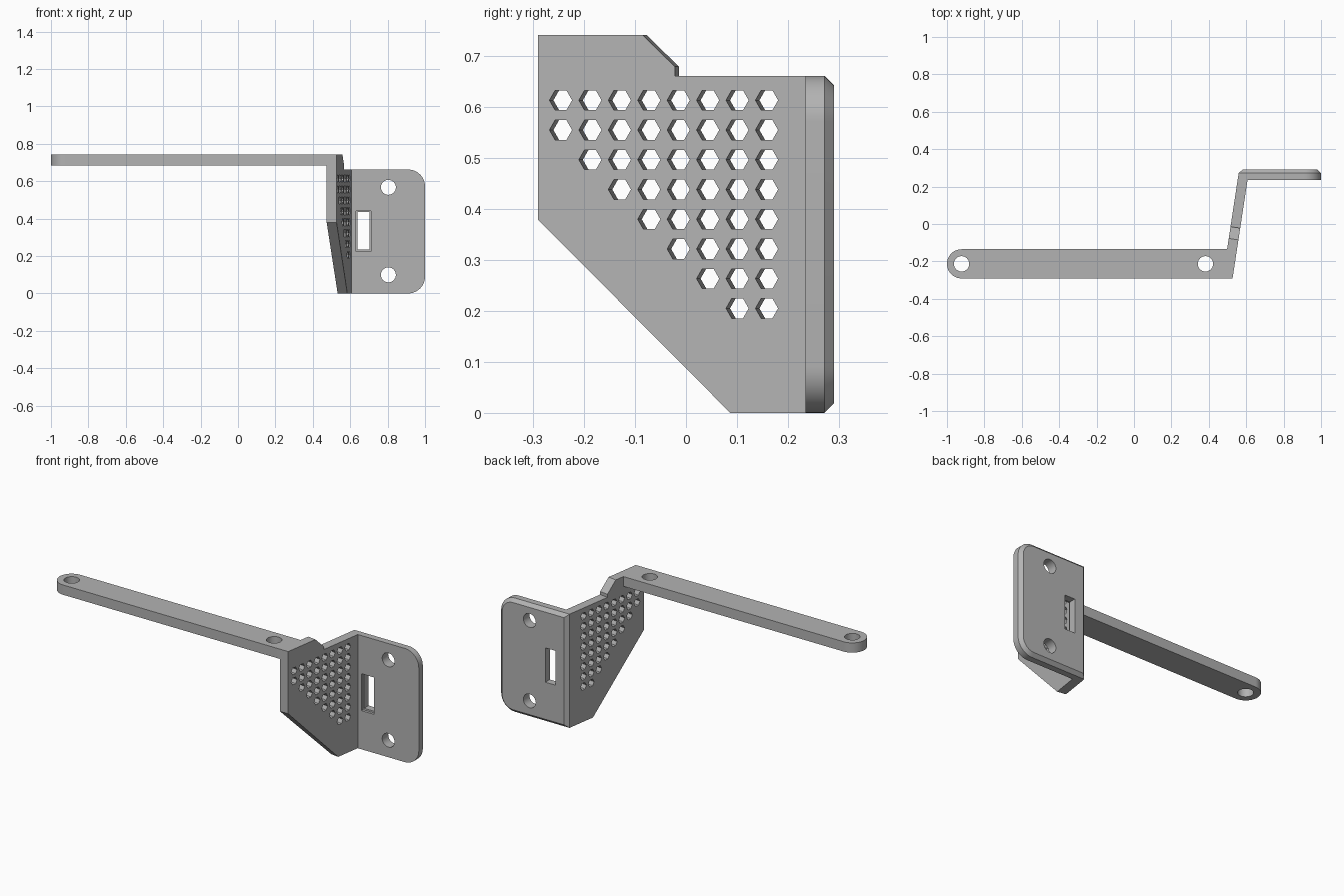
import bpy, bmesh, math
from mathutils import Vector, Matrix

if "Cube" in bpy.data.objects:
    bpy.data.objects.remove(bpy.data.objects["Cube"], do_unlink=True)

grey = bpy.data.materials.new("matte grey")
grey.use_nodes = True
COLOUR = (0.45, 0.45, 0.45, 1)
grey.diffuse_color = COLOUR
grey.node_tree.nodes["Principled BSDF"].inputs["Base Color"].default_value = COLOUR

SLOPE = 0.152            # sideways lean of the web per unit of depth
TOP, FLANGE_TOP = 0.742, 0.662
FRONT, BACK, FLANGE_FRONT = -0.291, 0.291, 0.235


def outer_x(y):
    return 0.527 + SLOPE * (y - FRONT)


def inner_x(y):
    return outer_x(y) - 0.053


def loft(name, rings):
    """Closed solid through rings of equal length, with flat end caps."""
    bm = bmesh.new()
    loops = [[bm.verts.new(p) for p in ring] for ring in rings]
    for a, b in zip(loops, loops[1:]):
        for i in range(len(a)):
            j = (i + 1) % len(a)
            bm.faces.new((a[i], a[j], b[j], b[i]))
    bm.faces.new(loops[0])
    bm.faces.new(loops[-1])
    bmesh.ops.recalc_face_normals(bm, faces=bm.faces)
    mesh = bpy.data.meshes.new(name)
    bm.to_mesh(mesh)
    bm.free()
    mesh.materials.append(grey)
    obj = bpy.data.objects.new(name, mesh)
    bpy.context.collection.objects.link(obj)
    return obj


def prism_cutter(centre, axis, radius, sides, length=0.2):
    """Regular prism centred on a point and running along an axis."""
    side = Vector(axis).cross((0, 0, 1))
    if side.length < 0.1:
        side = Vector((1, 0, 0))
    side.normalize()
    axis = Vector(axis).normalized()
    up = axis.cross(side)
    angles = [2 * math.pi * i / sides for i in range(sides)]
    return loft("cutter", [
        [Vector(centre) + axis * d + radius * (side * math.cos(a) + up * math.sin(a))
         for a in angles] for d in (-length / 2, length / 2)])


def finish(obj, cutters):
    """Cut the openings, then smooth the curved walls."""
    bpy.ops.object.select_all(action="DESELECT")
    bpy.context.view_layer.objects.active = obj
    obj.select_set(True)
    for cutter in cutters:
        cutter.hide_render = True
        mod = obj.modifiers.new("opening", "BOOLEAN")
        mod.operation, mod.solver, mod.object = "DIFFERENCE", "EXACT", cutter
        bpy.ops.object.modifier_apply(modifier=mod.name)
        bpy.data.objects.remove(cutter, do_unlink=True)
    bpy.ops.object.shade_smooth_by_angle(angle=math.radians(30))


# Long arm with a rounded free end and two screw holes
ARM_BACK = -0.135
arm_y = (FRONT + ARM_BACK) / 2
arm_r = (ARM_BACK - FRONT) / 2
outline = [(inner_x(FRONT), FRONT), (inner_x(ARM_BACK), ARM_BACK)]
for i in range(25):
    a = math.pi / 2 + math.pi * i / 24
    outline.append((-1 + arm_r + arm_r * math.cos(a), arm_y + arm_r * math.sin(a)))
arm = loft("arm", [[(x, y, z) for x, y in outline] for z in (0.685, TOP)])
finish(arm, [prism_cutter((x, arm_y, TOP), (0, 0, 1), 0.041, 32) for x in (-0.922, 0.382)])

# Leaning web: side profile of depth, height and whether the edge is square to the plate
SKEW = 0.008
profile = [(FRONT, 0.38, 0), (FRONT, TOP, 0), (-0.085, TOP, 1), (-0.022, 0.68, 1),
           (-0.022, FLANGE_TOP, 1), (FLANGE_FRONT, FLANGE_TOP, 0),
           (FLANGE_FRONT, 0, 0), (0.087, 0, 1)]
web = loft("web", [
    [(outer_x(y), y, z) for y, z, s in profile],
    [(inner_x(y + s * SKEW), y + s * SKEW, z) for y, z, s in profile]])

# Hexagonal vent holes in a stepped triangle
PITCH = 0.0578
normal = (1, -SLOPE, 0)
vents = []
for row in range(8):
    for col in range(max(0, row - 1), 8):
        y = -0.246 + PITCH * col
        vents.append(prism_cutter((outer_x(y), y, 0.614 - 0.0584 * row), normal, 0.0225, 6))
finish(web, vents)

# Mounting flange: rounded outer corners and a bevelled rear rim
CORNER, BEVEL = 0.09, 0.019


def flange_ring(y, inset):
    left, right, low, high = inner_x(y) + inset, 1 - inset, inset, FLANGE_TOP - inset
    r = CORNER - inset
    ring = [(left, y, high), (left, y, low)]
    for cz, start in ((low + r, -math.pi / 2), (high - r, 0)):
        for i in range(13):
            a = start + math.pi / 2 * i / 12
            ring.append((right - r + r * math.cos(a), y, cz + r * math.sin(a)))
    return ring


flange = loft("flange", [flange_ring(FLANGE_FRONT, 0), flange_ring(BACK - BEVEL, 0),
                         flange_ring(BACK, BEVEL)])


# Screw holes and a stepped latch slot
def box_cutter(x0, x1, z0, z1, y0, y1):
    return loft("cutter", [[(x0, y, z0), (x1, y, z0), (x1, y, z1), (x0, y, z1)]
                           for y in (y0, y1)])


openings = [prism_cutter((0.804, BACK, z), (0, 1, 0), 0.04, 32) for z in (0.099, 0.567)]
openings.append(box_cutter(0.638, 0.702, 0.235, 0.435, 0.2, 0.35))
openings.append(box_cutter(0.63, 0.71, 0.225, 0.44, 0.2, 0.25))
finish(flange, openings)
